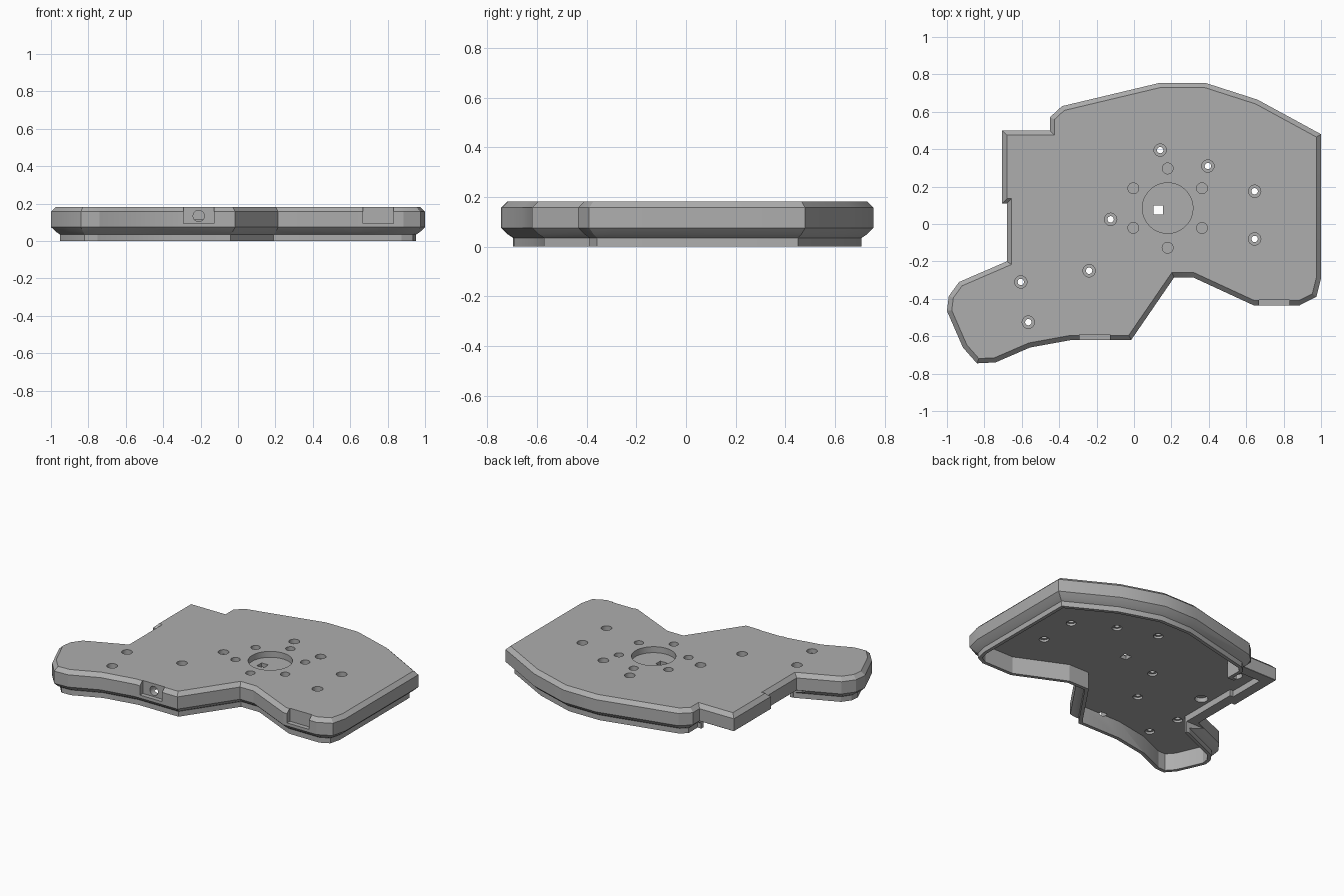
import bpy, bmesh, math
from mathutils import Vector

cube = bpy.data.objects.get("Cube")
if cube:
    bpy.data.objects.remove(cube)

grey = bpy.data.materials.new("mid grey")
grey.use_nodes = True
colour = (0.42, 0.42, 0.42, 1)
grey.diffuse_color = colour
grey.node_tree.nodes["Principled BSDF"].inputs["Base Color"].default_value = colour

# Counter-clockwise plan of the case
OUTLINE = [(-.84, -.745), (-.74, -.74), (-.555, -.66), (-.335, -.62), (-.015, -.62),
           (.215, -.285), (.315, -.285), (.64, -.435), (.885, -.435), (.975, -.39),
           (1, -.29), (1, .48), (.66, .665), (.38, .755), (.14, .755), (-.385, .63),
           (-.45, .57), (-.45, .5), (-.705, .5), (-.705, .11), (-.68, .11),
           (-.68, -.2), (-.935, -.31), (-.99, -.385), (-1, -.465), (-.915, -.66)]


def inset(points, distance):
    """Move every edge inwards by the same distance."""
    result = []
    for i, p in enumerate(points):
        p = Vector(p)
        a = (p - Vector(points[i - 1])).normalized()
        b = (Vector(points[(i + 1) % len(points)]) - p).normalized()
        na, nb = Vector((-a.y, a.x)), Vector((-b.y, b.x))
        result.append(p + (na + nb) * distance / (1 + na.dot(nb)))
    return result


def new_object(name, bm):
    bmesh.ops.recalc_face_normals(bm, faces=bm.faces)
    mesh = bpy.data.meshes.new(name)
    bm.to_mesh(mesh)
    bm.free()
    mesh.materials.append(grey)
    obj = bpy.data.objects.new(name, mesh)
    bpy.context.collection.objects.link(obj)
    return obj


def loft(name, levels):
    """Stack inset copies of the outline, given as (height, inset)."""
    bm = bmesh.new()
    rings = [[bm.verts.new((p.x, p.y, z)) for p in inset(OUTLINE, d)] for z, d in levels]
    for low, high in zip(rings, rings[1:]):
        for i in range(len(low)):
            j = (i + 1) % len(low)
            bm.faces.new((low[i], low[j], high[j], high[i]))
    bm.faces.new(rings[0][::-1])
    bm.faces.new(rings[-1])
    return new_object(name, bm)


def cut(cutter):
    cutter.hide_render = True
    mod = case.modifiers.new("cut", 'BOOLEAN')
    mod.operation = 'DIFFERENCE'
    mod.solver = 'EXACT'
    mod.object = cutter
    bpy.context.view_layer.objects.active = case
    bpy.ops.object.modifier_apply(modifier=mod.name)
    bpy.data.objects.remove(cutter)


def cut_box(low, high):
    bm = bmesh.new()
    bmesh.ops.create_cube(bm, size=1)
    for v in bm.verts:
        v.co = [(h if c > 0 else l) for c, l, h in zip(v.co, low, high)]
    cut(new_object("box_cutter", bm))


def cut_round(x, y, radius, z0, z1, sides=24):
    bm = bmesh.new()
    bmesh.ops.create_cone(bm, cap_ends=True, segments=sides, radius1=radius,
                          radius2=radius, depth=z1 - z0)
    bmesh.ops.translate(bm, verts=bm.verts, vec=(x, y, (z0 + z1) / 2))
    cut(new_object("round_cutter", bm))


# Case body: stepped-in foot, flared underside, wall and chamfered top
TOP, CEILING = .182, .115
case = loft("case", [(0, .047), (.035, .047), (.05, .025), (.075, 0), (.157, 0), (TOP, .025)])

# Hollow underside, and the side where the foot is left out
cut(loft("cavity_cutter", [(-.1, .07), (CEILING, .07)]))
cut_box((-.8, -.23, -.1), (-.43, .6, .073))

# Central recess, its square opening and the ring of blind sockets
CX, CY = .18, .085
cut_round(CX, CY, .135, TOP - .04, .3, 48)
cut_box((.105, .05, 0), (.155, .1, .3))
for i in range(6):
    angle = math.radians(30 + 60 * i)
    cut_round(CX + .212 * math.cos(angle), CY + .212 * math.sin(angle), .029, TOP - .04, .3)

# Counterbored screw holes
for x, y in [(.14, .395), (.395, .31), (.645, .175), (.645, -.08), (-.125, .025),
             (-.24, -.25), (-.605, -.31), (-.565, -.525)]:
    cut_round(x, y, .033, TOP - .03, .3)
    cut_round(x, y, .017, 0, .3)
    cut_round(x, y, .03, 0, CEILING + .015)

# Shallow sockets under the open side
for x, y in [(-.55, -.02), (-.53, .33)]:
    cut_round(x, y, .04, 0, CEILING + .03)

# Front notches, each with a round blind socket
for x, front in [(-.21, -.62), (.75, -.435)]:
    cut_box((x - .082, front - .05, .095), (x + .082, front + .03, .3))
    bm = bmesh.new()
    bmesh.ops.create_cone(bm, cap_ends=True, segments=24, radius1=.03, radius2=.03, depth=.12)
    for v in bm.verts:
        v.co = (x + v.co.x, front + .03 + v.co.z, .134 + v.co.y)
    cut(new_object("socket_cutter", bm))

# Crisp flat faces with rounded holes
bpy.ops.object.select_all(action='DESELECT')
case.select_set(True)
bpy.context.view_layer.objects.active = case
bpy.ops.object.shade_smooth_by_angle(angle=math.radians(20))
